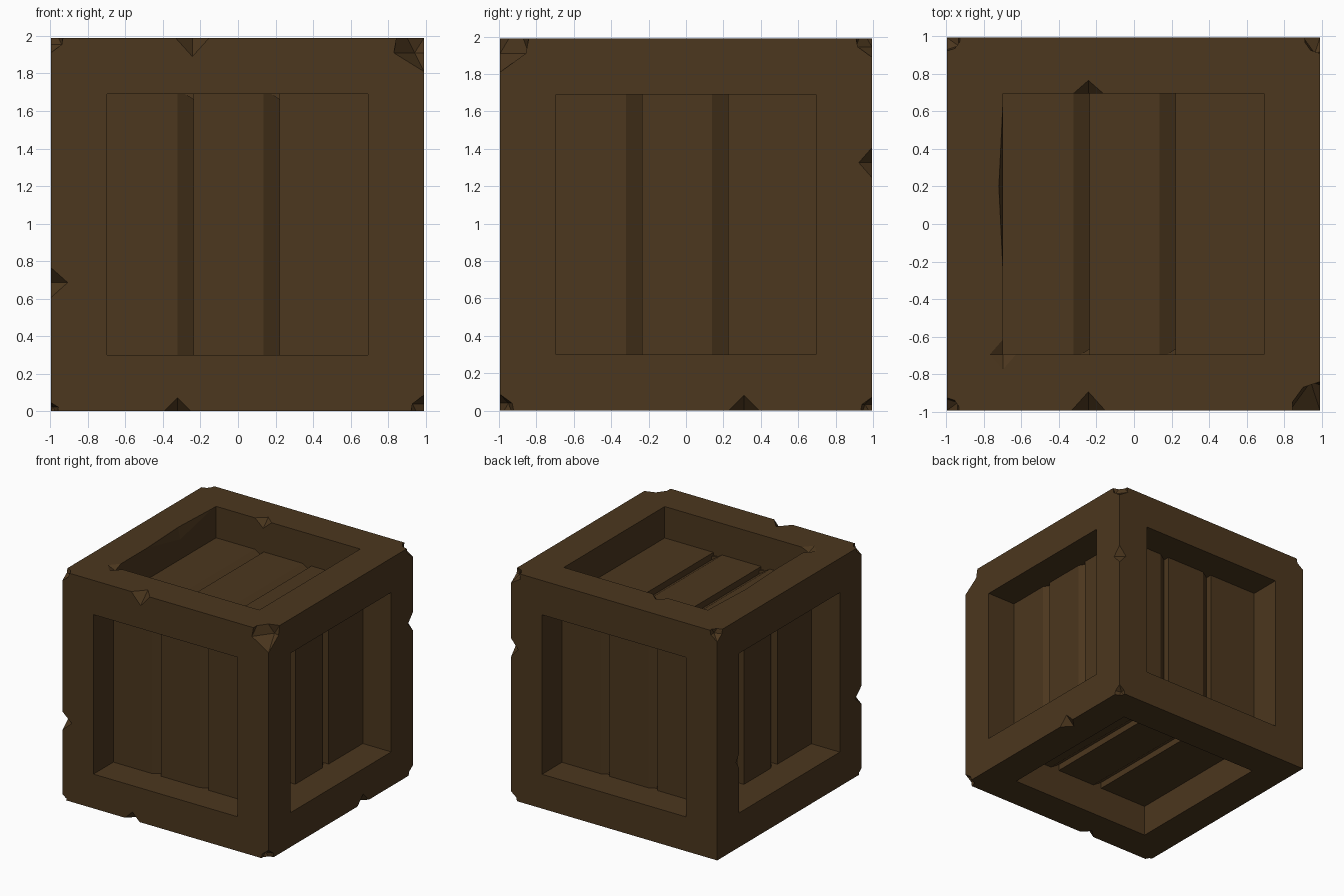
import bpy, bmesh, math
from mathutils import Matrix, Vector

if "Cube" in bpy.data.objects:
    bpy.data.objects.remove(bpy.data.objects["Cube"])

HALF, OPEN, FLOOR, GROOVE = 0.994, 0.695, 0.72, 0.665
CENTRE = Vector((-0.003, 0.0, 0.996))


def new_object(name, bm):
    bmesh.ops.recalc_face_normals(bm, faces=bm.faces)
    mesh = bpy.data.meshes.new(name)
    bm.to_mesh(mesh)
    bm.free()
    obj = bpy.data.objects.new(name, mesh)
    bpy.context.collection.objects.link(obj)
    return obj


def add_recess(bm, turn):
    # Plank profile: (across, outward); each plank slopes down into a sharp step
    prof = [(-OPEN, 1.2), (-OPEN, FLOOR), (-0.32, FLOOR), (-0.235, GROOVE), (-0.235, FLOOR),
            (0.14, FLOOR), (0.225, GROOVE), (0.225, FLOOR), (OPEN, FLOOR), (OPEN, 1.2)]
    lo = [bm.verts.new(turn @ Vector((u, -w, -OPEN))) for u, w in prof]
    hi = [bm.verts.new(turn @ Vector((u, -w, OPEN))) for u, w in prof]
    bm.faces.new(lo)
    bm.faces.new(hi[::-1])
    for i in range(len(prof)):
        j = (i + 1) % len(prof)
        bm.faces.new((lo[i], hi[i], hi[j], lo[j]))


def add_nick(bm, pos, size):
    # Octahedral bite out of an edge
    tips = [[bm.verts.new(Vector(pos) + Vector([s * size[a] if k == a else 0 for k in range(3)]))
             for s in (-1, 1)] for a in range(3)]
    for x in tips[0]:
        for y in tips[1]:
            for z in tips[2]:
                bm.faces.new((x, y, z))


def cut(obj, cutter):
    cutter.hide_render = True
    mod = obj.modifiers.new("cut", 'BOOLEAN')
    mod.operation, mod.solver, mod.object = 'DIFFERENCE', 'EXACT', cutter
    bpy.context.view_layer.objects.active = obj
    bpy.ops.object.modifier_apply(modifier=mod.name)
    bpy.data.objects.remove(cutter)


# Solid crate body
bm = bmesh.new()
bmesh.ops.create_cube(bm, size=2 * HALF)
crate = new_object("crate", bm)

# Planked recess on each of the six sides
bm = bmesh.new()
for k in range(4):
    add_recess(bm, Matrix.Rotation(k * math.pi / 2, 3, 'Z'))
top = Matrix.Rotation(-math.pi / 2, 3, 'X')
add_recess(bm, top)
add_recess(bm, Matrix.Rotation(math.pi, 3, 'Y') @ top)
cut(crate, new_object("recess_cutter", bm))

# Chipped corners and nicked edges
bm = bmesh.new()
corners = {(-1, -1, 1): 0.08, (1, -1, 1): 0.18, (-1, -1, -1): 0.045, (1, -1, -1): 0.085,
           (1, 1, 1): 0.10, (1, 1, -1): 0.07, (-1, 1, 1): 0.085}
for c, r in corners.items():
    bmesh.ops.create_icosphere(bm, subdivisions=1, radius=r,
                               matrix=Matrix.Translation(Vector(c) * HALF))
H, P = HALF, OPEN
nicks = [((-0.24, -H, H), (0.09, 0.10, 0.10)),       # front top edge
         ((-0.32, -H, -H), (0.07, 0.07, 0.07)),      # front bottom edge
         ((-H, -H, -0.31), (0.09, 0.09, 0.08)),      # front left edge
         ((H, H, 0.33), (0.07, 0.07, 0.08)),         # back right edge
         ((H, 0.31, -H), (0.08, 0.08, 0.08)),        # right bottom edge
         ((-0.24, P, H), (0.08, 0.07, 0.07)),        # top opening, back
         ((-P, -P, H), (0.07, 0.08, 0.03)),          # top opening corner
         ((-P, 0.2, H), (0.022, 0.45, 0.10)),        # top opening, worn side
         ((-H, P, -0.24), (0.05, 0.04, 0.06))]       # left opening
for pos, size in nicks:
    add_nick(bm, pos, size)
cut(crate, new_object("chip_cutter", bm))

# Dark wood
crate.location = CENTRE
wood = bpy.data.materials.new("dark_wood")
wood.diffuse_color = (0.072, 0.038, 0.013, 1)
wood.use_nodes = True
wood.node_tree.nodes["Principled BSDF"].inputs["Base Color"].default_value = wood.diffuse_color
crate.data.materials.clear()
crate.data.materials.append(wood)
for p in crate.data.polygons:
    p.material_index = 0
    p.use_smooth = False
